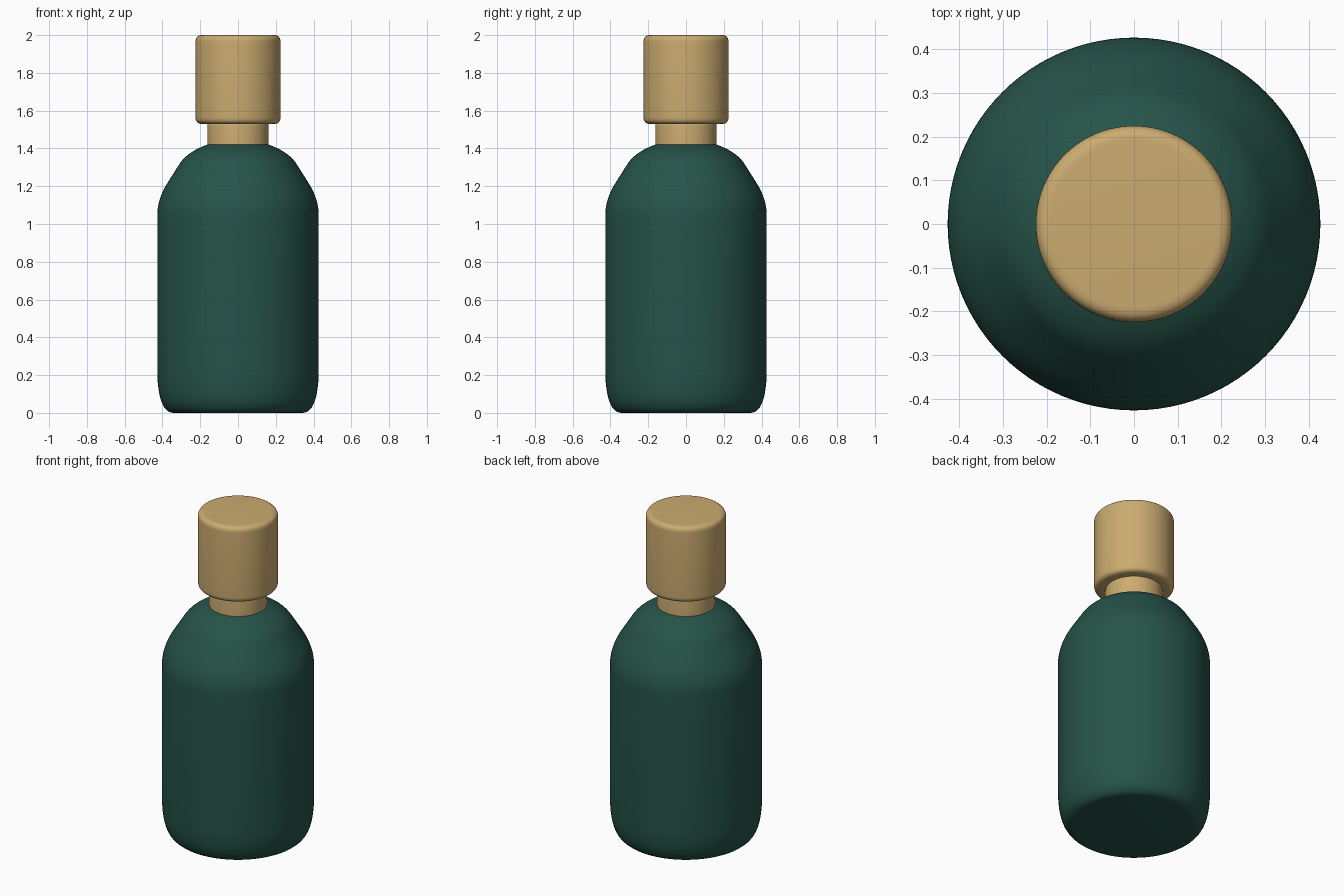
import bpy, bmesh, math
from mathutils import Vector

cube = bpy.data.objects.get("Cube")
if cube:
    bpy.data.objects.remove(cube, do_unlink=True)


def make_material(name, colour):
    mat = bpy.data.materials.new(name)
    mat.use_nodes = True
    mat.diffuse_color = colour
    bsdf = next(n for n in mat.node_tree.nodes if n.type == 'BSDF_PRINCIPLED')
    bsdf.inputs["Base Color"].default_value = colour
    bsdf.inputs["Roughness"].default_value = 0.5
    return mat


def curve(start, control, end, steps=10):
    """Points along a rounded corner."""
    a, b, c = Vector(start), Vector(control), Vector(end)
    return [a.lerp(b, i / steps).lerp(b.lerp(c, i / steps), i / steps)
            for i in range(steps + 1)]


def lathe(name, profile, mat, segments=96):
    """Spin a (radius, height) profile, given bottom to top, around z."""
    bm = bmesh.new()
    verts = [bm.verts.new((r, 0, z)) for r, z in profile]
    edges = [bm.edges.new(pair) for pair in zip(verts, verts[1:])]
    bmesh.ops.spin(bm, geom=verts + edges, cent=(0, 0, 0), axis=(0, 0, 1),
                   angle=math.tau, steps=segments, use_duplicate=False)
    bmesh.ops.remove_doubles(bm, verts=bm.verts, dist=0.0001)
    bmesh.ops.recalc_face_normals(bm, faces=bm.faces)
    mesh = bpy.data.meshes.new(name)
    bm.to_mesh(mesh)
    bm.free()
    mesh.materials.append(mat)
    obj = bpy.data.objects.new(name, mesh)
    bpy.context.collection.objects.link(obj)
    bpy.ops.object.select_all(action='DESELECT')
    obj.select_set(True)
    bpy.context.view_layer.objects.active = obj
    bpy.ops.object.shade_smooth_by_angle(angle=math.radians(35))
    return obj


green = make_material("dark_green_glass", (0.019, 0.087, 0.066, 1))
tan = make_material("tan_wood", (0.60, 0.41, 0.165, 1))

# Bottle body: rounded base, straight wall, sloping shoulder
body = [(0, 0)]
body += curve((0.34, 0), (0.42, 0), (0.427, 0.2))
body += curve((0.427, 1.05), (0.427, 1.13), (0.375, 1.215))
body += curve((0.315, 1.31), (0.275, 1.38), (0.163, 1.42))
body += [(0, 1.42)]
lathe("bottle_body", body, green)

# Neck collar between the body and the cap
neck = [(0, 1.4), (0.162, 1.4)]
neck += curve((0.162, 1.52), (0.162, 1.535), (0.15, 1.535), 4)
neck += [(0, 1.535)]
lathe("neck_collar", neck, tan)

# Cap with both rims rounded
cap = [(0, 1.53)]
cap += curve((0.19, 1.53), (0.225, 1.53), (0.225, 1.565), 8)
cap += curve((0.225, 1.965), (0.225, 2), (0.19, 2), 8)
cap += [(0, 2)]
lathe("cap", cap, tan)
